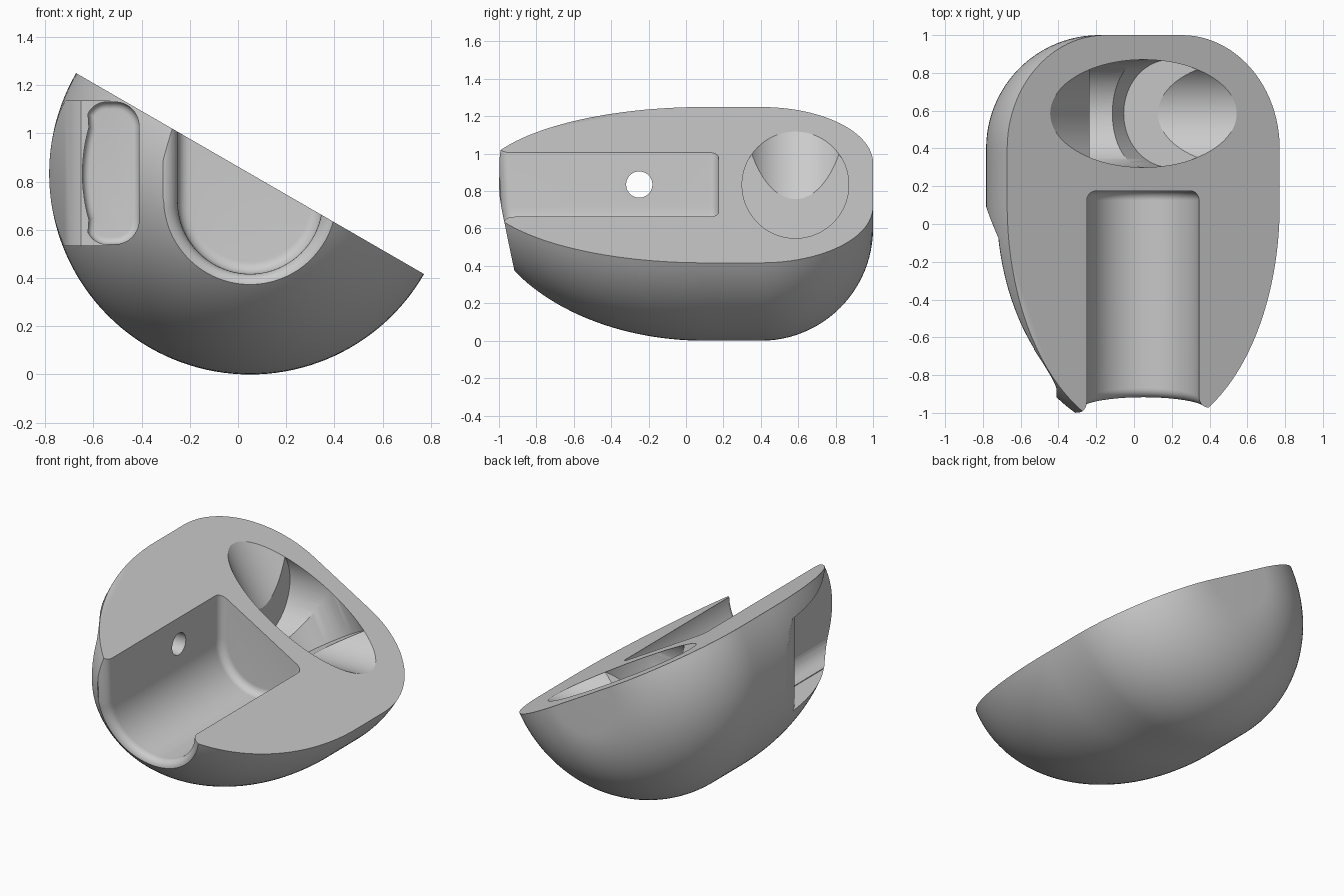
import bpy, bmesh
from math import sin, cos, pi, radians
from mathutils import Vector, Matrix

if "Cube" in bpy.data.objects:
    bpy.data.objects.remove(bpy.data.objects["Cube"])

AXIS_X, AXIS_Z, RADIUS = 0.05, 0.833, 0.833
grey = bpy.data.materials.new("plain_grey")
grey.use_nodes = True
grey.diffuse_color = (0.6, 0.6, 0.6, 1)
grey.node_tree.nodes["Principled BSDF"].inputs["Base Color"].default_value = (0.6, 0.6, 0.6, 1)


def make_object(name, bm):
    bmesh.ops.recalc_face_normals(bm, faces=bm.faces)
    mesh = bpy.data.meshes.new(name)
    bm.to_mesh(mesh)
    bm.free()
    obj = bpy.data.objects.new(name, mesh)
    bpy.context.collection.objects.link(obj)
    obj.data.materials.append(grey)
    return obj


def loft(name, rings):
    """Skin matching closed rings and cap both ends."""
    bm = bmesh.new()
    rows = [[bm.verts.new(p) for p in ring] for ring in rings]
    n = len(rows[0])
    for a, b in zip(rows, rows[1:]):
        for i in range(n):
            j = (i + 1) % n
            bm.faces.new((a[i], a[j], b[j], b[i]))
    bm.faces.new(rows[0])
    bm.faces.new(rows[-1])
    return make_object(name, bm)


def cylinder(name, start, end, radius):
    start, end = Vector(start), Vector(end)
    d = end - start
    turn = d.to_track_quat('Z', 'Y').to_matrix().to_4x4()
    bm = bmesh.new()
    bmesh.ops.create_cone(bm, cap_ends=True, segments=96, radius1=radius, radius2=radius,
                          depth=d.length, matrix=Matrix.Translation((start + end) / 2) @ turn)
    return make_object(name, bm)


def arc(cx, cz, r, a0, a1, n):
    angles = [radians(a0 + (a1 - a0) * i / n) for i in range(n + 1)]
    return [(cx + r * cos(a), cz + r * sin(a)) for a in angles]


# Body: egg-shaped profile turned around the y axis
profile = [(1.22 * -cos(t) + 0.1, RADIUS * sin(t))
           for t in (pi / 2 * (i + 0.3) / 40 for i in range(40))]
profile += [(0.1 + 0.075 * i, RADIUS) for i in range(4)]
profile += [(0.4 + 0.6 * sin(t), 0.233 + 0.6 * cos(t))
            for t in (pi / 2 * i / 24 for i in range(25))]
SEGMENTS = 144
body = loft("body", [[(AXIS_X + r * cos(2 * pi * k / SEGMENTS), y,
                       AXIS_Z + r * sin(2 * pi * k / SEGMENTS)) for k in range(SEGMENTS)]
                     for y, r in profile])

# Sloping flat face through the axis
bm = bmesh.new()
bm.from_mesh(body.data)
tilt = Vector((sin(pi / 6), 0, cos(pi / 6)))
cut = bmesh.ops.bisect_plane(bm, geom=bm.verts[:] + bm.edges[:] + bm.faces[:],
                             plane_co=(AXIS_X, 0, AXIS_Z), plane_no=tilt, clear_outer=True)
rim = [e for e in cut["geom_cut"] if isinstance(e, bmesh.types.BMEdge)]
bmesh.ops.contextual_create(bm, geom=rim)
bmesh.ops.recalc_face_normals(bm, faces=bm.faces)
bm.to_mesh(body.data)
bm.free()

cutters = []

# Round-bottomed groove with soft inner end and flared mouth
def groove_ring(offset, y, slant):
    pts = arc(AXIS_X, 0.717, 0.3 + offset, 180, 360, 40)
    pts += [(pts[-1][0], 2), (pts[0][0], 2)]
    return [(x, y - slant * (min(z, 1.05) - 0.4), z) for x, z in pts]


steps = [pi / 2 * i / 8 for i in range(9)]
rings = [groove_ring(-0.05 * (1 - sin(a)), 0.125 + 0.05 * cos(a), 0) for a in steps]
rings += [groove_ring(0.06 * (1 - cos(a)), -0.865 - 0.06 * sin(a), 0.2) for a in steps]
rings.append(groove_ring(0.06, -1.6, 0))
cutters.append(loft("groove_cutter", rings))


# Deep side pocket with an outer wall that follows the body
def pocket_ring(offset, y):
    pts = arc(-0.51, 0.64, 0.1 + offset, 270, 360, 8)
    pts += arc(-0.51, 1.03, 0.1 + offset, 0, 90, 8)
    pts += arc(-0.545, 1.045, 0.085 + offset, 90, 155, 6)
    pts += arc(AXIS_X, AXIS_Z, 0.695 + offset, 164, 196, 12)
    pts += arc(-0.545, 0.625, 0.085 + offset, 205, 270, 6)
    return [(x, y, z) for x, z in pts]


rings = [pocket_ring(-0.03 * (1 - sin(a)), 0.12 + 0.03 * cos(a)) for a in steps]
rings.append(pocket_ring(0, -1.6))
cutters.append(loft("pocket_cutter", rings))

# Opening that exposes the pocket to the side, with a rounded lip
lip = [(-0.53, -1.6), (-0.53, -0.17), (-0.65, -0.17), (-0.672, -0.155), (-0.695, -0.12),
       (-0.72, -0.07), (-0.745, -0.01), (-0.765, 0.04), (-0.782, 0.09), (-1.2, 0.3), (-1.2, -1.6)]
cutters.append(loft("opening_cutter", [[(x, y, z) for x, y in lip] for z in (0.535, 1.135)]))

# Two crossing round sockets that share one oval mouth
hub = Vector((AXIS_X, 0.585, AXIS_Z))
for label, way in (("level", Vector((-1, 0, 0))), ("steep", Vector((0.5, 0, -cos(pi / 6))))):
    cutters.append(cylinder(label + "_socket_cutter", hub - way * 1.5, hub + way * 0.285, 0.285))

# Small hole between groove and pocket
cutters.append(cylinder("hole_cutter", (-0.5, -0.25, 0.835), (-0.1, -0.25, 0.835), 0.07))

bpy.ops.object.select_all(action='DESELECT')
bpy.context.view_layer.objects.active = body
body.select_set(True)
for cutter in cutters:
    cutter.hide_render = True
    mod = body.modifiers.new(cutter.name, 'BOOLEAN')
    mod.operation, mod.solver, mod.object = 'DIFFERENCE', 'EXACT', cutter
    bpy.ops.object.modifier_apply(modifier=mod.name)
    bpy.data.objects.remove(cutter)

bpy.ops.object.shade_smooth_by_angle(angle=radians(30))
